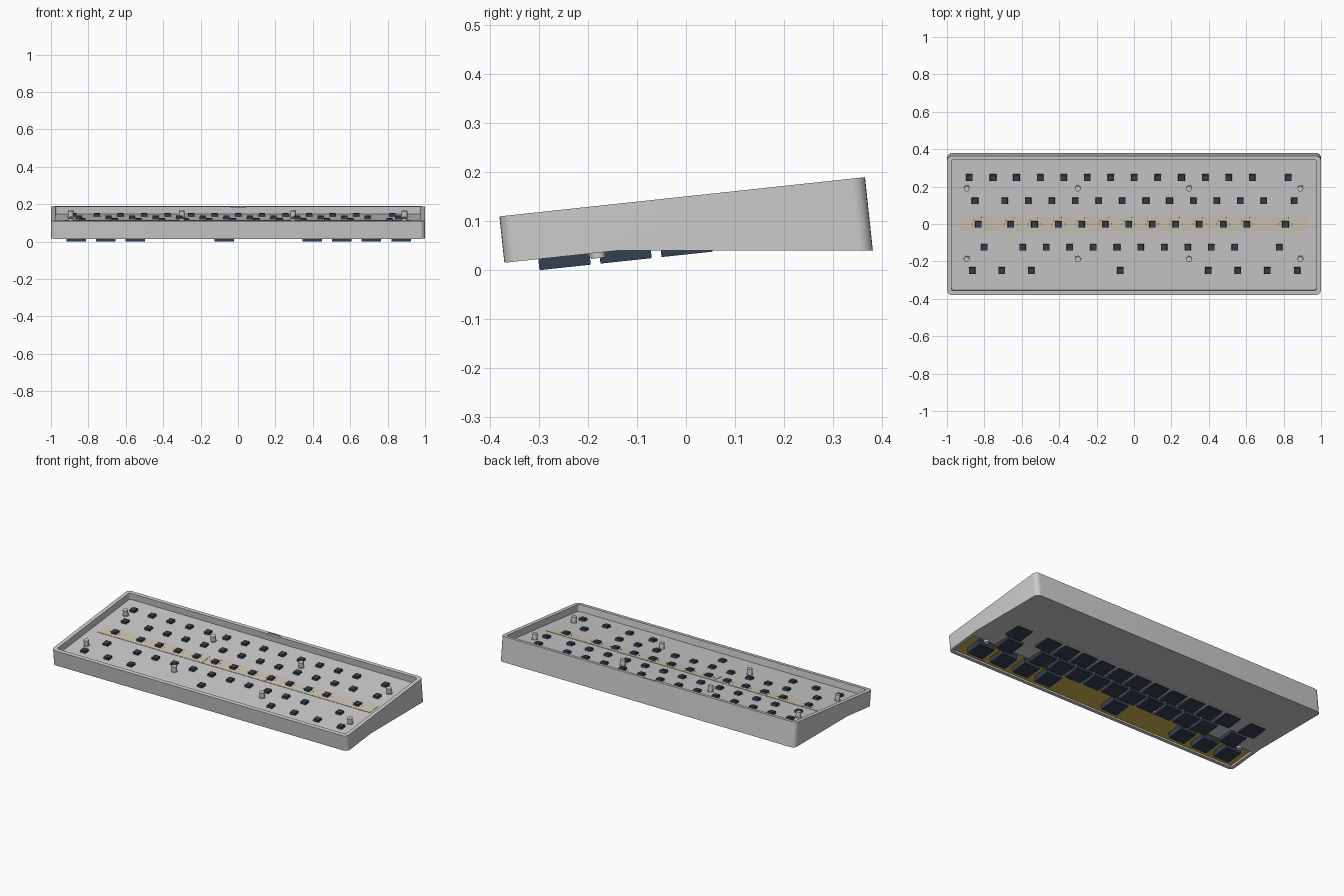
import bpy, bmesh, math
from mathutils import Matrix

if "Cube" in bpy.data.objects:
    bpy.data.objects.remove(bpy.data.objects["Cube"])

# Everything is modelled flat around the plate, then tilted as a whole
TILT = Matrix.Translation((0, 0, 0.11)) @ Matrix.Rotation(math.radians(6.12), 4, 'X')


def material(name, rgb):
    m = bpy.data.materials.new(name)
    m.diffuse_color = (*rgb, 1)
    m.use_nodes = True
    m.node_tree.nodes["Principled BSDF"].inputs["Base Color"].default_value = m.diffuse_color
    return m


DARK = material("dark_plastic", (0.035, 0.05, 0.08))
BEIGE = material("beige_strip", (0.62, 0.56, 0.46))
GOLD = material("gold_sheet", (0.6, 0.43, 0.07))


def finish(bm, name, mat=None):
    bmesh.ops.recalc_face_normals(bm, faces=bm.faces)
    me = bpy.data.meshes.new(name)
    bm.transform(TILT)
    bm.to_mesh(me)
    bm.free()
    ob = bpy.data.objects.new(name, me)
    bpy.context.collection.objects.link(ob)
    if mat:
        me.materials.append(mat)
    return ob


def add_box(bm, x0, x1, y0, y1, z0, z1):
    m = Matrix.Translation(((x0 + x1) / 2, (y0 + y1) / 2, (z0 + z1) / 2))
    m = m @ Matrix.Diagonal((x1 - x0, y1 - y0, z1 - z0, 1))
    return bmesh.ops.create_cube(bm, size=1, matrix=m)["verts"]


def round_corners(bm, r):
    edges = [e for e in bm.edges
             if abs(e.verts[0].co.x - e.verts[1].co.x) < 1e-5
             and abs(e.verts[0].co.y - e.verts[1].co.y) < 1e-5]
    bmesh.ops.bevel(bm, geom=edges, offset=r, segments=6, profile=0.5, affect='EDGES')


def smooth(ob):
    bpy.ops.object.select_all(action='DESELECT')
    ob.select_set(True)
    bpy.context.view_layer.objects.active = ob
    bpy.ops.object.shade_smooth_by_angle(angle=math.radians(30))


def carve(ob, cutter):
    mod = ob.modifiers.new("cut", 'BOOLEAN')
    mod.operation = 'DIFFERENCE'
    mod.solver = 'EXACT'
    mod.object = cutter
    cutter.hide_render = True
    bpy.context.view_layer.objects.active = ob
    bpy.ops.object.modifier_apply(modifier=mod.name)
    bpy.data.objects.remove(cutter)


# Wedge case: side profile extruded along x, upright corners rounded
profile = [(-0.378, 0.04), (-0.378, -0.055), (-0.144, -0.055), (0.371, -0.110), (0.371, 0.04)]
bm = bmesh.new()
face = bm.faces.new([bm.verts.new((-1, y, z)) for y, z in profile])
ext = bmesh.ops.extrude_face_region(bm, geom=[face])["geom"]
bmesh.ops.translate(bm, vec=(2, 0, 0), verts=[v for v in ext if isinstance(v, bmesh.types.BMVert)])
round_corners(bm, 0.028)
case = finish(bm, "case")

# Top tray recess, front underside recess and cable notch in the back rim
bm = bmesh.new()
add_box(bm, -0.976, 0.976, -0.354, 0.349, 0, 0.1)
round_corners(bm, 0.012)
carve(case, finish(bm, "tray_cutter"))
bm = bmesh.new()
add_box(bm, -0.98, 0.98, -0.36, -0.185, -0.2, -0.042)
carve(case, finish(bm, "underside_cutter"))
bm = bmesh.new()
add_box(bm, -0.04, 0.04, 0.33, 0.362, 0.034, 0.1)
carve(case, finish(bm, "notch_cutter"))
smooth(case)

# Gold sheet visible under the front
bm = bmesh.new()
add_box(bm, -0.979, 0.979, -0.359, -0.186, -0.044, -0.041)
finish(bm, "underside_sheet", GOLD)

# Beige strip on the middle row, in three lengths
bm = bmesh.new()
for a, b in ((-0.925, -0.217), (-0.213, 0.208), (0.212, 0.922)):
    add_box(bm, a, b, -0.04, 0.04, -0.004, 0.002)
finish(bm, "middle_strip", BEIGE)

# Key layout: row y, wide left key, first regular key, number of keys, wide right key
P = 0.126
rows = {
    0.25: [-0.88 + P * i for i in range(13)] + [0.825],
    0.125: [-0.85] + [-0.692 + P * i for i in range(12)] + [0.857],
    0.0: [-0.832] + [-0.658 + P * i for i in range(11)] + [0.81],
    -0.125: [-0.80] + [-0.595 + P * i for i in range(10)] + [0.776],
    -0.25: [-0.865, -0.707, -0.55, -0.073, 0.398, 0.555, 0.713, 0.872],
}
keys = [(x, y) for y, xs in rows.items() for x in xs]

# Switch stems above the plate, switch housings below it
bm = bmesh.new()
for x, y in keys:
    top = add_box(bm, x - 0.018, x + 0.018, y - 0.018, y + 0.018, -0.004, 0.014)
    for v in top:
        if v.co.z > 0:
            v.co.x = x + (v.co.x - x) * 0.9
            v.co.y = y + (v.co.y - y) * 0.9
finish(bm, "switch_stems", DARK)
bm = bmesh.new()
for x, y in keys:
    add_box(bm, x - 0.052, x + 0.052, y - 0.0585, y + 0.0465, -0.0776, -0.02)
finish(bm, "switch_housings", DARK)

# Contact pins beside the middle row stems
bm = bmesh.new()
for x in rows[0.0]:
    for dx, dy in ((-0.025, 0.017), (0.017, 0.034), (-0.034, 0), (0.034, 0)):
        bmesh.ops.create_cone(bm, cap_ends=True, segments=8, radius1=0.003, radius2=0.003,
                              depth=0.006, matrix=Matrix.Translation((x + dx, dy, 0.0)))
finish(bm, "contact_pins", DARK)

# Standoff posts through the plate, with a foot collar
bm = bmesh.new()
for x in (-0.895, -0.3, 0.295, 0.89):
    for y in (-0.187, 0.193):
        for r, z0, z1 in ((0.015, -0.066, 0.034), (0.018, -0.004, 0.004)):
            bmesh.ops.create_cone(bm, cap_ends=True, segments=20, radius1=r, radius2=r, depth=z1 - z0,
                                  matrix=Matrix.Translation((x, y, (z0 + z1) / 2)))
smooth(finish(bm, "standoff_posts"))
